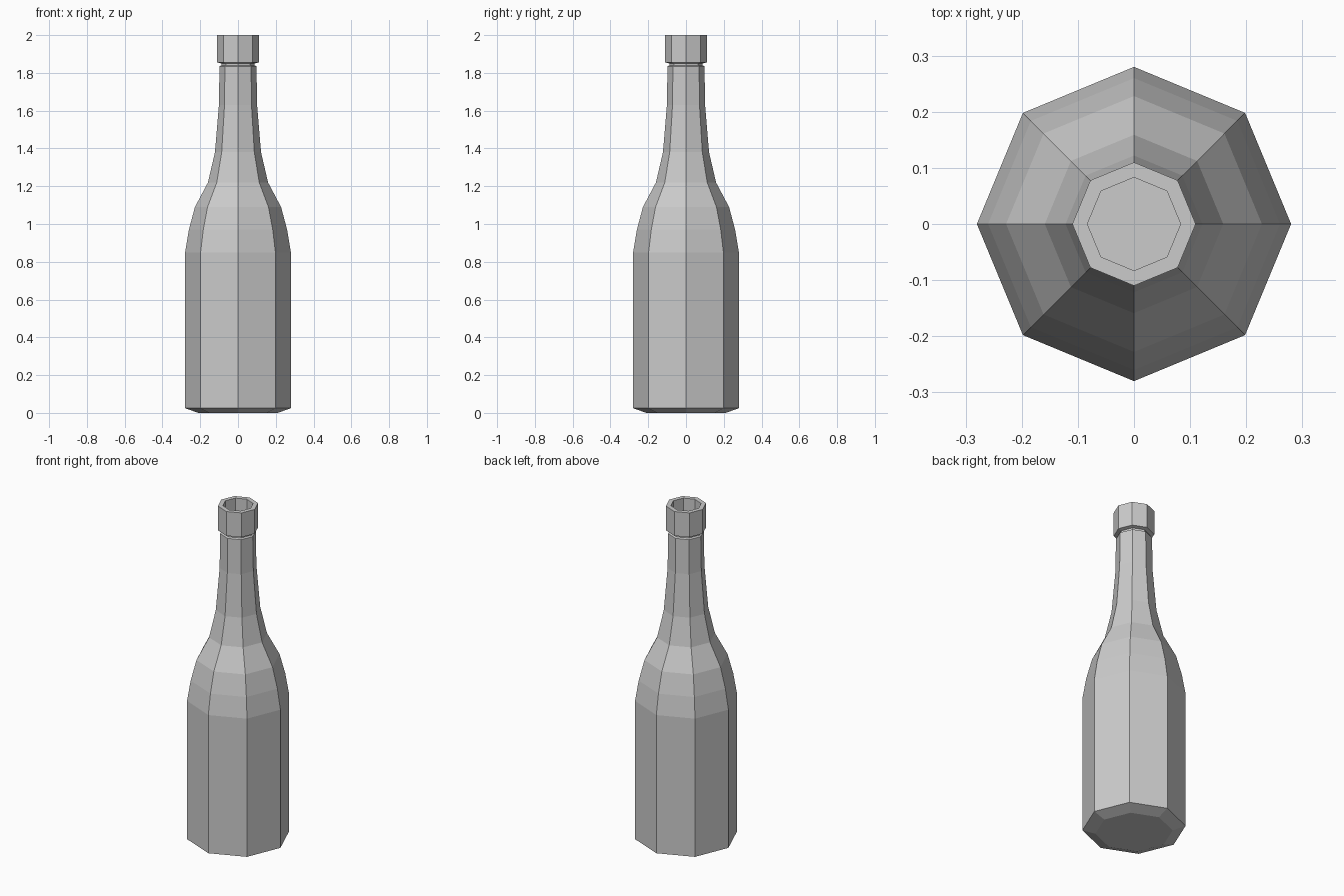
import bpy, bmesh
from math import cos, sin, pi

if "Cube" in bpy.data.objects:
    bpy.data.objects.remove(bpy.data.objects["Cube"])

SIDES = 8

def lathe(name, profile):
    """Revolve (radius, z) points into a faceted solid with flat end caps."""
    bm = bmesh.new()
    rings = [[bm.verts.new((r * cos(2 * pi * i / SIDES), r * sin(2 * pi * i / SIDES), z))
              for i in range(SIDES)] for r, z in profile]
    for low, high in zip(rings, rings[1:]):
        for i in range(SIDES):
            j = (i + 1) % SIDES
            bm.faces.new((low[i], low[j], high[j], high[i]))
    bm.faces.new(rings[0][::-1])
    bm.faces.new(rings[-1])
    bmesh.ops.recalc_face_normals(bm, faces=bm.faces)
    mesh = bpy.data.meshes.new(name)
    bm.to_mesh(mesh)
    bm.free()
    obj = bpy.data.objects.new(name, mesh)
    bpy.context.collection.objects.link(obj)
    return obj

lathe("bottle", [
    # chamfered base and straight body
    (0.21, 0.0), (0.28, 0.025), (0.28, 0.85),
    # shoulder
    (0.26, 0.97), (0.228, 1.09), (0.159, 1.22),
    # neck
    (0.122, 1.38), (0.101, 1.63), (0.098, 1.835),
    # small groove below the lip
    (0.088, 1.84), (0.088, 1.85),
    # lip
    (0.11, 1.855), (0.11, 2.0), (0.083, 2.0),
    # recessed mouth
    (0.083, 1.85),
])
